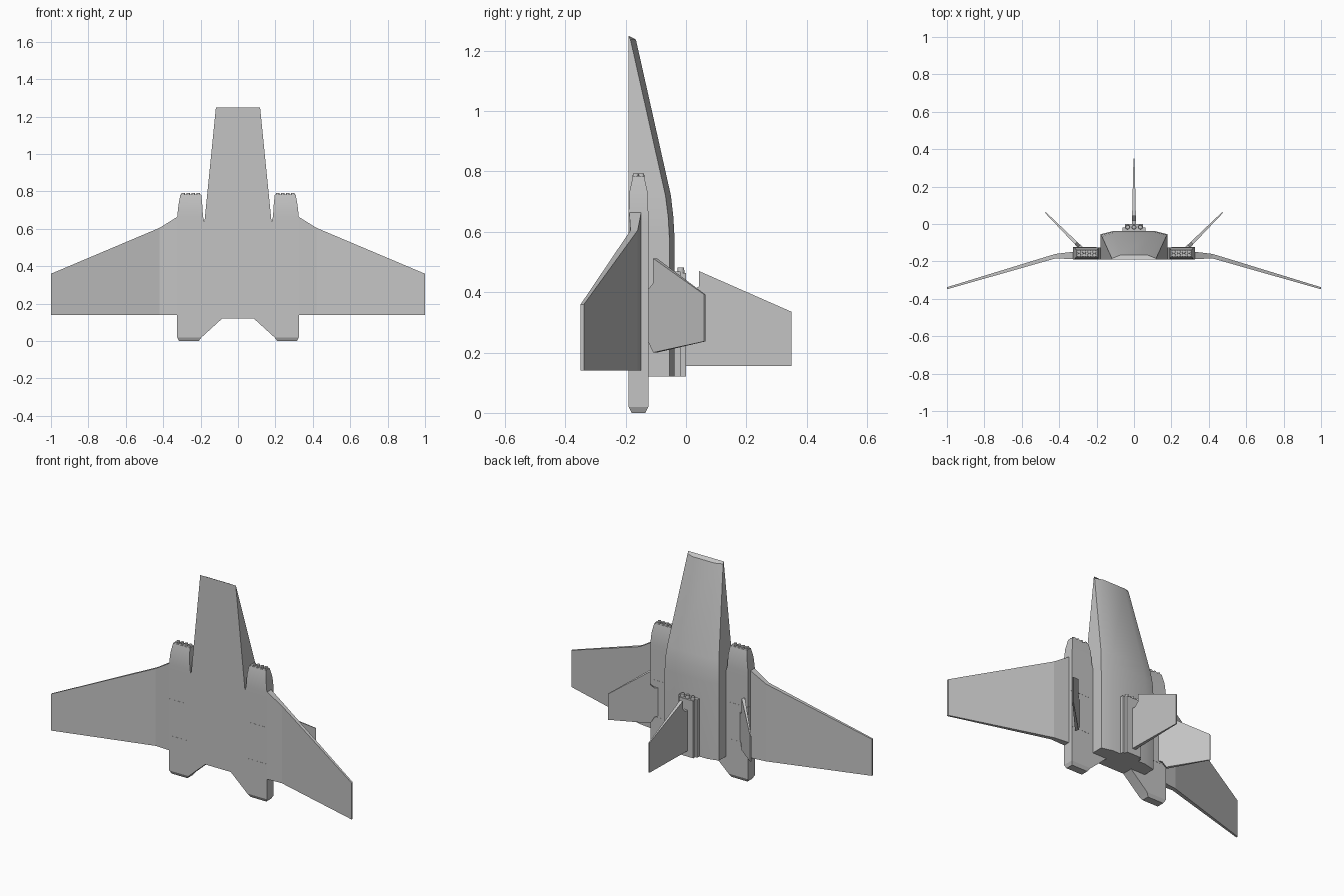
import bpy, bmesh
from mathutils import Vector

cube = bpy.data.objects.get("Cube")
if cube:
    bpy.data.objects.remove(cube)

grey = bpy.data.materials.new("hull_grey")
grey.use_nodes = True
COLOUR = (0.55, 0.55, 0.55, 1)
grey.diffuse_color = COLOUR
grey.node_tree.nodes["Principled BSDF"].inputs["Base Color"].default_value = COLOUR


def loft(name, rings, mirror=False, smooth=False):
    """Skin a closed solid through matching rings of points."""
    bm = bmesh.new()
    loops = [[bm.verts.new(p) for p in ring] for ring in rings]
    n = len(loops[0])
    for a, b in zip(loops, loops[1:]):
        for i in range(n):
            j = (i + 1) % n
            bm.faces.new((a[i], a[j], b[j], b[i]))
    bm.faces.new(loops[0][::-1])
    bm.faces.new(loops[-1])
    bmesh.ops.recalc_face_normals(bm, faces=bm.faces)
    mesh = bpy.data.meshes.new(name)
    bm.to_mesh(mesh)
    bm.free()
    mesh.materials.append(grey)
    obj = bpy.data.objects.new(name, mesh)
    bpy.context.collection.objects.link(obj)
    if mirror:
        obj.modifiers.new("Mirror", "MIRROR")
    if smooth:
        bpy.ops.object.select_all(action="DESELECT")
        bpy.context.view_layer.objects.active = obj
        obj.select_set(True)
        bpy.ops.object.shade_smooth_by_angle(angle=0.4)
    return obj


def box_ring(x0, x1, y0, y1, z):
    return [(x0, y0, z), (x1, y0, z), (x1, y1, z), (x0, y1, z)]


def fin(name, profile, origin, out, side, root, tip, mirror=False):
    """Tapered plate: profile is (distance outward, height)."""
    out, side = Vector(out).normalized(), Vector(side).normalized()
    span = max(s for s, z in profile)
    rings = []
    for sign in (-1, 1):
        rings.append([Vector(origin) + out * s + Vector((0, 0, z))
                      + side * sign * (root + (tip - root) * max(s, 0) / span)
                      for s, z in profile])
    return loft(name, rings, mirror)


def nozzles(name, xs, ys, z0, z1, radius, mirror=False):
    bm = bmesh.new()
    for x in xs:
        for y in ys:
            ret = bmesh.ops.create_cone(bm, cap_ends=True, segments=12, radius1=radius,
                                        radius2=radius * 0.8, depth=z1 - z0)
            bmesh.ops.translate(bm, verts=ret["verts"], vec=(x, y, (z0 + z1) / 2))
    mesh = bpy.data.meshes.new(name)
    bm.to_mesh(mesh)
    bm.free()
    mesh.materials.append(grey)
    obj = bpy.data.objects.new(name, mesh)
    bpy.context.collection.objects.link(obj)
    if mirror:
        obj.modifiers.new("Mirror", "MIRROR")


# Fuselage: flat belly, chamfered back, long tapering nose
def body_ring(w, shoulder, back, z, z_back):
    half = [(w, -0.19, z), (w, shoulder, z_back), (w * 0.62, back, z_back)]
    return half + [(-x, y, h) for x, y, h in reversed(half)]


loft("fuselage", [body_ring(w, s, b, z, zb) for w, s, b, z, zb in (
    (0.18, -0.055, -0.038, 0.12, 0.12),
    (0.18, -0.055, -0.038, 0.58, 0.58),
    (0.178, -0.059, -0.042, 0.65, 0.65),
    (0.171, -0.068, -0.05, 0.72, 0.72),
    (0.118, -0.184, -0.166, 1.25, 1.237))], smooth=True)

# Engine nacelles with raked tails and tapered intakes
loft("nacelle", [box_ring(*r) for r in (
    (0.21, 0.315, -0.18, -0.135, 0.0),
    (0.195, 0.325, -0.19, -0.125, 0.02),
    (0.085, 0.325, -0.19, -0.125, 0.12),
    (0.175, 0.325, -0.19, -0.125, 0.121),
    (0.178, 0.325, -0.19, -0.125, 0.63),
    (0.187, 0.325, -0.19, -0.125, 0.665),
    (0.191, 0.318, -0.188, -0.127, 0.73),
    (0.197, 0.308, -0.176, -0.139, 0.785))], mirror=True, smooth=True)
nozzles("intake_cells", [0.212 + 0.027 * i for i in range(4)], (-0.167, -0.148),
        0.78, 0.793, 0.011, mirror=True)

# Thin panel seams across the nacelles
for i, z in enumerate((0.23, 0.45)):
    loft("panel_seam_%d" % i, [box_ring(0.2, 0.3255, -0.1908, -0.1242, h)
                              for h in (z - 0.002, z + 0.002)], mirror=True)

# Wings: thick inner glove, then a drooping outer panel
def wing_ring(x, y0, y1, top):
    return [(x, y0, 0.14), (x, y1, 0.14), (x, y1, top), (x, y0, top)]


loft("wing", [wing_ring(0.32, -0.188, -0.148, 0.667),
              wing_ring(0.42, -0.184, -0.16, 0.605),
              wing_ring(1.0, -0.349, -0.338, 0.36)], mirror=True)

# Spine engine block with its cells
loft("spine_block", [box_ring(-0.062, 0.062, -0.05, -0.018, z) for z in (0.12, 0.468)])
loft("spine_ridge", [box_ring(-0.048, 0.048, -0.03, 0.0, z) for z in (0.12, 0.464)])
nozzles("spine_cells", (-0.034, 0, 0.034), (-0.017,), 0.455, 0.482, 0.013)

# Upright tail fin with a notched root
fin("tail_fin", [(-0.01, 0.155), (0.35, 0.155), (0.35, 0.335), (0.043, 0.47),
                 (0.043, 0.42), (0.02, 0.4), (-0.01, 0.4)],
    (0, 0, 0), (0, 1, 0), (1, 0, 0), 0.011, 0.003)

# Canted side fins
fin("side_fin", [(-0.01, 0.24), (0.01, 0.235), (0.032, 0.2), (0.265, 0.237),
                 (0.265, 0.392), (0.032, 0.512), (0.032, 0.43), (0.01, 0.41), (-0.01, 0.41)],
    (0.287, -0.125, 0), (1, 1, 0), (1, -1, 0), 0.01, 0.003, mirror=True)
